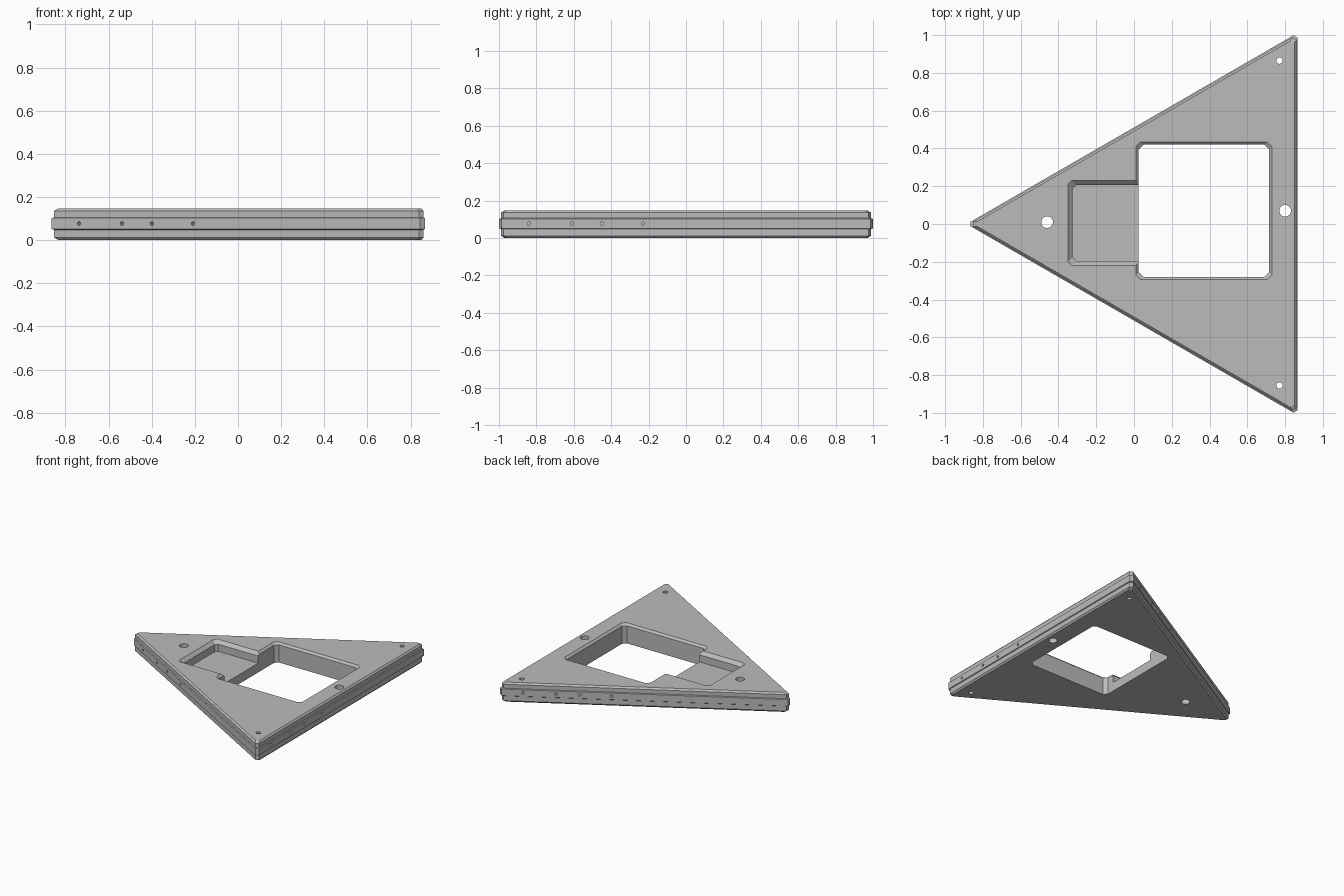
import bpy
import bmesh
from math import sin, cos, pi, radians
from mathutils import Vector, Matrix

cube = bpy.data.objects.get("Cube")
if cube:
    bpy.data.objects.remove(cube, do_unlink=True)

HEIGHT = 0.148
CENTRE = Vector((0.282, 0.0))   # middle of the triangle
INRADIUS = 0.584

grey = bpy.data.materials.new("plain grey")
grey.use_nodes = True
grey.diffuse_color = (0.5, 0.5, 0.5, 1)
grey.node_tree.nodes["Principled BSDF"].inputs["Base Color"].default_value = grey.diffuse_color


def stack(name, outline, levels):
    """Solid through closed outlines; levels are (z, inset) from bottom to top."""
    bm = bmesh.new()
    rings = [[bm.verts.new((x, y, z)) for x, y in outline(inset)] for z, inset in levels]
    for low, high in zip(rings, rings[1:]):
        for i in range(len(low)):
            j = (i + 1) % len(low)
            bm.faces.new((low[i], low[j], high[j], high[i]))
    bm.faces.new(rings[0][::-1])
    bm.faces.new(rings[-1])
    bmesh.ops.recalc_face_normals(bm, faces=bm.faces[:])
    mesh = bpy.data.meshes.new(name)
    bm.to_mesh(mesh)
    bm.free()
    mesh.materials.append(grey)
    obj = bpy.data.objects.new(name, mesh)
    bpy.context.collection.objects.link(obj)
    return obj


def triangle(inset, blunt=0.025):
    """Triangle with its three tips cut off."""
    radius = 2 * (INRADIUS - inset)
    tips = [CENTRE + radius * Vector((cos(a), sin(a))) for a in (pi, -pi / 3, pi / 3)]
    points = []
    for i, tip in enumerate(tips):
        for other in (tips[i - 1], tips[(i + 1) % 3]):
            points.append(tip + blunt * (other - tip).normalized())
    return points


def cut_rectangle(x0, x1, y0, y1, corner):
    """Rectangle outline with cut corners, as a function of inset."""
    def outline(inset):
        a, b, c, d = x0 + inset, x1 - inset, y0 + inset, y1 - inset
        k = corner
        return [(a + k, c), (b - k, c), (b, c + k), (b, d - k),
                (b - k, d), (a + k, d), (a, d - k), (a, c + k)]
    return outline


def circle(x, y, radius, sides=24):
    return lambda inset: [(x + radius * cos(2 * pi * i / sides),
                           y + radius * sin(2 * pi * i / sides)) for i in range(sides)]


def cut(cutter):
    mod = plate.modifiers.new("cut", "BOOLEAN")
    mod.object = cutter
    mod.operation = "DIFFERENCE"
    mod.solver = "EXACT"
    bpy.context.view_layer.objects.active = plate
    bpy.ops.object.modifier_apply(modifier=mod.name)
    bpy.data.objects.remove(cutter, do_unlink=True)


# Triangular plate with bevelled rims and a raised band round its edge
plate = stack("triangular_plate", triangle,
              [(0, 0.017), (0.012, 0.006), (0.048, 0.006), (0.052, 0),
               (0.102, 0), (0.106, 0.006), (0.136, 0.006), (HEIGHT, 0.017)])

# Square window with a bevelled upper rim
cut(stack("window_cutter", cut_rectangle(0.01, 0.73, -0.295, 0.435, 0.025),
          [(-0.1, 0.015), (HEIGHT - 0.015, 0.015), (HEIGHT + 0.02, -0.02)]))

# Shallow pocket opening into the window
cut(stack("pocket_cutter", cut_rectangle(-0.35, 0.15, -0.22, 0.23, 0.02),
          [(0.07, 0.024), (HEIGHT - 0.024, 0.024), (HEIGHT + 0.02, -0.02)]))

# Upright bolt holes
for x, y, radius in ((-0.46, 0.01, 0.031), (0.80, 0.07, 0.031),
                     (0.77, 0.865, 0.017), (0.77, -0.855, 0.017)):
    cut(stack("bolt_cutter", circle(x, y, radius), [(-0.1, 0), (HEIGHT + 0.1, 0)]))

# Four small pin holes in each edge
for turn in (0, 120, 240):
    for along in (-0.84, -0.61, -0.45, -0.23):
        pin = stack("pin_cutter", circle(0, 0, 0.009, 12), [(-0.04, 0), (0.04, 0)])
        pin.data.transform(Matrix.Translation(CENTRE.to_3d())
                           @ Matrix.Rotation(radians(turn), 4, "Z")
                           @ Matrix.Translation((INRADIUS, along, 0.077))
                           @ Matrix.Rotation(pi / 2, 4, "Y"))
        cut(pin)
